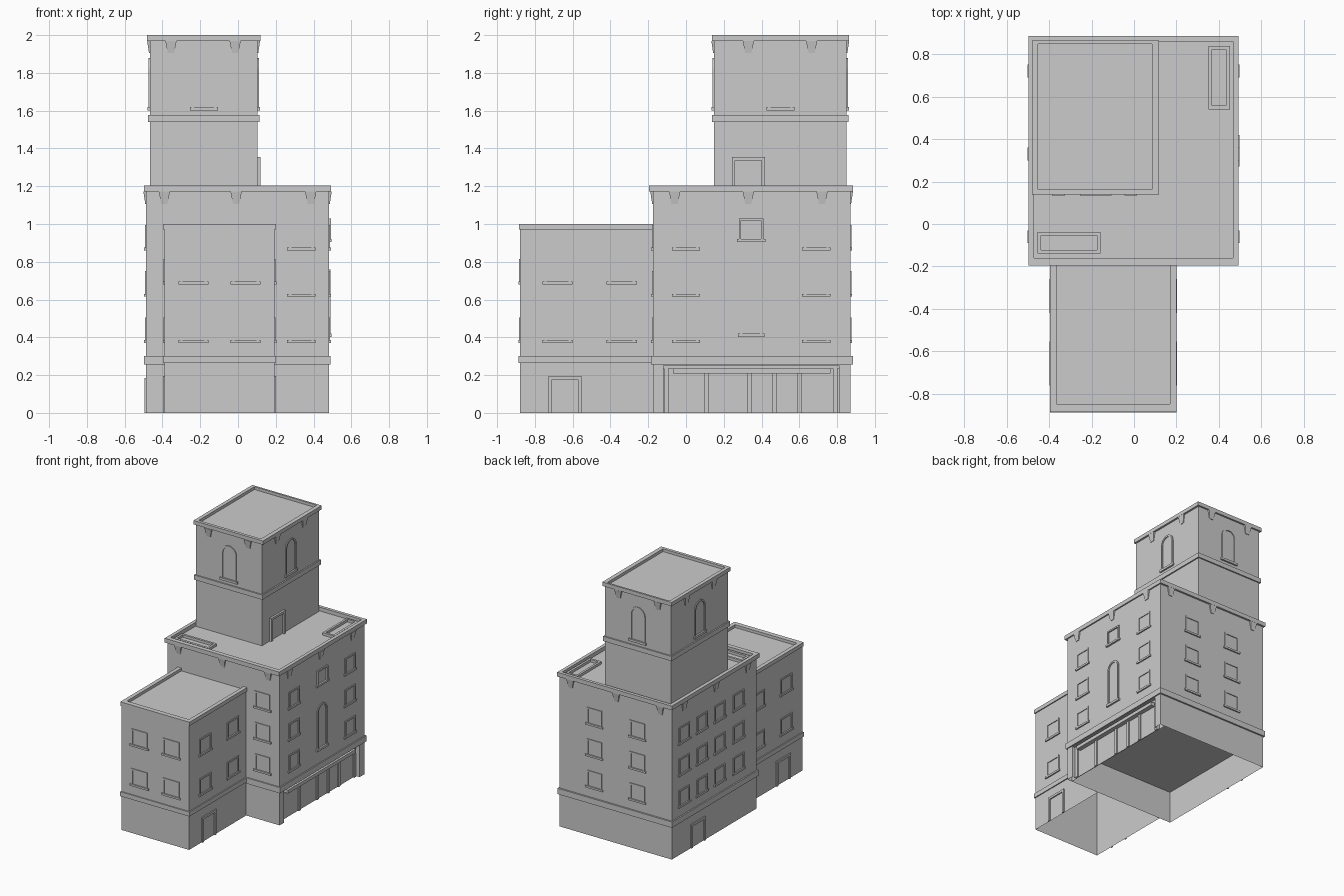
import bpy, bmesh, math
from mathutils import Vector

if "Cube" in bpy.data.objects:
    bpy.data.objects.remove(bpy.data.objects["Cube"])

# Side name -> (horizontal axis, outward axis, outward sign)
SIDES = {'front': (0, 1, -1), 'back': (0, 1, 1), 'left': (1, 0, -1), 'right': (1, 0, 1)}


def finish(name, bm, fix=False):
    if fix:
        bmesh.ops.recalc_face_normals(bm, faces=bm.faces[:])
    me = bpy.data.meshes.new(name)
    bm.to_mesh(me)
    bm.free()
    ob = bpy.data.objects.new(name, me)
    bpy.context.collection.objects.link(ob)
    return ob


def box(bm, x, y, z, omit=()):
    """Box from axis ranges; omit lists outward directions left open."""
    verts = bmesh.ops.create_cube(bm, size=1)['verts']
    bm.normal_update()
    if omit:
        faces = {f for v in verts for f in v.link_faces}
        bad = [f for f in faces if any(f.normal.dot(Vector(d)) > .9 for d in omit)]
        bmesh.ops.delete(bm, geom=bad, context='FACES_ONLY')
    for v in verts:
        v.co = [r[0] + (c + .5) * (r[1] - r[0]) for c, r in zip(v.co, (x, y, z))]
    return verts


def ring(bm, outer, inner, z):
    """Rectangular frame; outer and inner are (x0, x1, y0, y1)."""
    a, b, c, d = outer
    e, f, g, h = inner
    box(bm, (a, b), (c, g), z)
    box(bm, (a, b), (h, d), z)
    box(bm, (a, e), (g, h), z)
    box(bm, (f, b), (g, h), z)


def place(side, wall, u, v, w):
    h, o, s = SIDES[side]
    p = [0, 0, v]
    p[h], p[o] = u, wall + s * w
    return Vector(p)


def wall_box(bm, side, wall, u, v, w):
    a = place(side, wall, u[0], v[0], w[0])
    b = place(side, wall, u[1], v[1], w[1])
    return box(bm, *[(min(p, q), max(p, q)) for p, q in zip(a, b)])


def opening(bm, side, wall, u, z0, z1, width, depth=.006, t=.012, sill=True):
    """Rectangular trim around a window or door."""
    h = width / 2
    wall_box(bm, side, wall, (u - h, u - h + t), (z0, z1 - t), (0, depth))
    wall_box(bm, side, wall, (u + h - t, u + h), (z0, z1 - t), (0, depth))
    wall_box(bm, side, wall, (u - h, u + h), (z1 - t, z1), (0, depth))
    if sill:
        wall_box(bm, side, wall, (u - h - .01, u + h + .01), (z0 - .015, z0), (0, depth + .004))


def arch(bm, side, wall, u, z0, z1, width, depth=.007, t=.013):
    """Round-headed window trim with a sill."""
    r = width / 2
    zc = z1 - r

    def outline(q):
        return [(-q, z0)] + [(-q * math.cos(math.pi * i / 10), zc + q * math.sin(math.pi * i / 10))
                             for i in range(11)] + [(q, z0)]
    rows = []
    for (a, za), (b, zb) in zip(outline(r), outline(r - t)):
        rows.append([bm.verts.new(place(side, wall, u + p, z, w))
                     for p, z, w in ((a, za, 0), (a, za, depth), (b, zb, depth), (b, zb, 0))])
    for m, n in zip(rows, rows[1:]):
        for k in range(4):
            bm.faces.new((m[k], m[(k + 1) % 4], n[(k + 1) % 4], n[k]))
    bm.faces.new(rows[0])
    bm.faces.new(rows[-1])
    wall_box(bm, side, wall, (u - r - .01, u + r + .01), (z0 - .018, z0), (0, depth + .006))


def corbel(bm, side, wall, u, top):
    """Bracket tapering downward beneath a cornice."""
    for v in wall_box(bm, side, wall, (u - .03, u + .03), (top - .065, top), (0, .014)):
        if v.co.z < top - .03:
            h, o, s = SIDES[side]
            v.co[h] = u + (v.co[h] - u) * .55
            v.co[o] = wall + (v.co[o] - wall) * .3


DOWN, UP, RIGHT, BACK = (0, 0, -1), (0, 0, 1), (1, 0, 0), (0, 1, 0)
MAIN = dict(front=-.175, back=.87, left=-.487, right=.482)
WING = dict(front=-.878, left=-.388, right=.193)
TOWER = dict(front=.148, back=.85, left=-.467, right=.103)

# Wall shells, open underneath
bm = bmesh.new()
box(bm, (-.487, .482), (-.175, .87), (.252, 1.175))
finish('main_upper_walls', bm)
bm = bmesh.new()
box(bm, (-.487, .482), (-.175, .87), (0, .252), (DOWN, UP, RIGHT))
finish('main_ground_walls', bm)
bm = bmesh.new()
box(bm, (-.388, .193), (-.878, -.175), (0, .978), (DOWN, BACK))
finish('wing_walls', bm)
bm = bmesh.new()
box(bm, (-.467, .103), (.148, .85), (1.175, 1.978), (DOWN,))
finish('tower_walls', bm)

# Parapets with overhanging rims
for name, outer, inner, z in (
        ('main_parapet', (-.497, .492, -.195, .885), (-.47, .465, -.16, .86), (1.172, 1.205)),
        ('wing_parapet', (-.396, .201, -.885, -.16), (-.365, .17, -.847, -.17), (.97, 1.0)),
        ('tower_parapet', (-.481, .118, .138, .863), (-.452, .085, .162, .848), (1.97, 2.0))):
    bm = bmesh.new()
    ring(bm, outer, inner, z)
    finish(name, bm)

# Belt courses
for name, outer, inner, z in (
        ('main_belt', (-.497, .491, -.185, .883), (-.487, .482, -.175, .87), (.255, .3)),
        ('wing_belt', (-.396, .201, -.886, -.165), (-.388, .193, -.878, -.175), (.265, .3)),
        ('tower_belt', (-.477, .113, .138, .86), (-.467, .103, .148, .85), (1.54, 1.577))):
    bm = bmesh.new()
    ring(bm, outer, inner, z)
    finish(name, bm)

# Corbels under the main and tower rims
bm = bmesh.new()
for a, b, us in (('front', 'back', (-.39, -.01, .385)), ('left', 'right', (-.06, .33, .72))):
    for s in (a, b):
        for u in us:
            corbel(bm, s, MAIN[s], u, 1.172)
for a, b, us in (('front', 'back', (-.355, -.015)), ('left', 'right', (.33, .665))):
    for s in (a, b):
        for u in us:
            corbel(bm, s, TOWER[s], u, 1.97)
finish('corbels', bm)

# Main block windows
bm = bmesh.new()
for z in (.385, .63, .875):
    for s, us in (('front', (.335,)), ('back', (.18, -.19)),
                  ('left', (.72, .5, .28, .05)), ('right', (.0, .69))):
        for u in us:
            opening(bm, s, MAIN[s], u, z, z + .12, .13)
opening(bm, 'right', .482, .345, .92, 1.03, .13, depth=.01)
arch(bm, 'right', .482, .345, .42, .76, .12)
finish('main_windows', bm, True)

# Wing windows
bm = bmesh.new()
for z in (.385, .695):
    for s, us in (('front', (-.235, .04)), ('left', (-.68, -.34)), ('right', (-.68, -.34))):
        for u in us:
            opening(bm, s, WING[s], u, z, z + .12, .14)
finish('wing_windows', bm)

# Tower windows
bm = bmesh.new()
for s, u in (('front', -.18), ('back', -.18), ('left', .5), ('right', .5)):
    arch(bm, s, TOWER[s], u, 1.62, 1.88, .13)
finish('tower_windows', bm, True)

# Door surrounds
bm = bmesh.new()
for s in ('left', 'right'):
    opening(bm, s, WING[s], -.64, 0, .195, .175, .009, .018, False)
opening(bm, 'left', MAIN['left'], .55, 0, .185, .175, .008, .018, False)
opening(bm, 'right', TOWER['right'], .33, 1.175, 1.355, .175, .015, .018, False)
finish('door_frames', bm)

# Shopfront: corner piers, recessed panel, mullions and sign bar
bm = bmesh.new()
box(bm, (.44, .482), (-.175, -.12), (0, .252), (DOWN, UP))
box(bm, (.44, .482), (.81, .87), (0, .252), (DOWN, UP))
finish('shop_piers', bm)
bm = bmesh.new()
box(bm, (.442, .447), (-.12, .81), (0, .252))
finish('shop_glass', bm)
bm = bmesh.new()
for y in (-.105, .11, .335, .47, .6, .79):
    box(bm, (.447, .457), (y - .012, y + .012), (0, .235))
box(bm, (.447, .457), (-.12, .81), (.235, .252))
finish('shop_mullions', bm)
bm = bmesh.new()
box(bm, (.447, .482), (-.07, .765), (.208, .235))
finish('shop_sign_bar', bm)

# Roof skylight curbs
bm = bmesh.new()
ring(bm, (.35, .452, .54, .838), (.367, .434, .557, .822), (1.175, 1.195))
ring(bm, (-.455, -.157, -.14, -.038), (-.438, -.174, -.122, -.055), (1.175, 1.195))
finish('skylight_curbs', bm)
